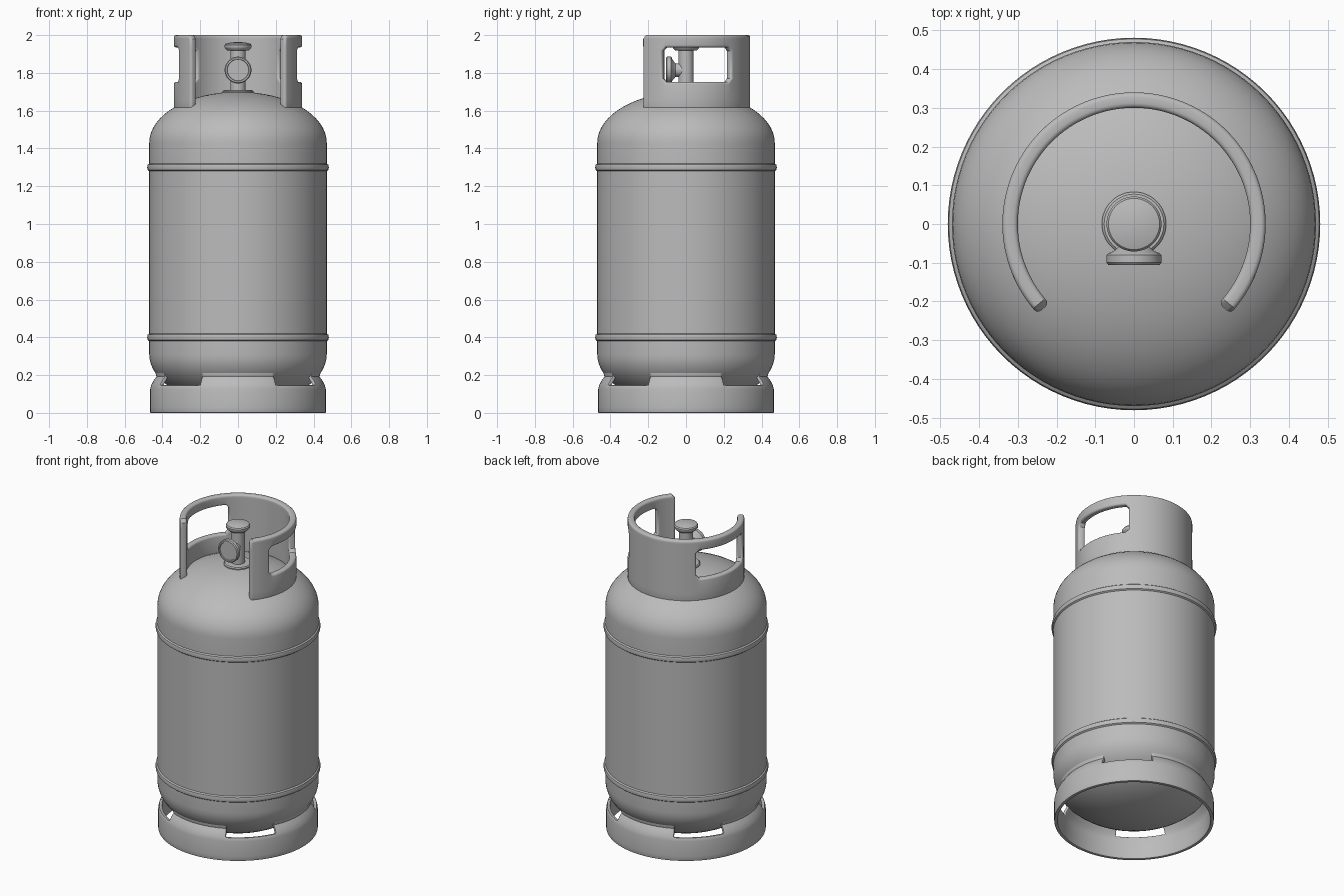
import bpy, bmesh, math
from mathutils import Matrix

if "Cube" in bpy.data.objects:
    bpy.data.objects.remove(bpy.data.objects["Cube"])

grey = bpy.data.materials.new("plain grey")
grey.diffuse_color = (0.5, 0.5, 0.5, 1)
grey.use_nodes = True
grey.node_tree.nodes["Principled BSDF"].inputs["Base Color"].default_value = grey.diffuse_color


def finish(name, bm, thickness=0, bevel=0, segments=3):
    """Turn a bmesh into a smooth-shaded object, with optional wall and rounded edges."""
    bmesh.ops.remove_doubles(bm, verts=bm.verts, dist=1e-5)
    bmesh.ops.delete(bm, geom=[v for v in bm.verts if not v.link_faces], context='VERTS')
    bmesh.ops.recalc_face_normals(bm, faces=bm.faces)
    me = bpy.data.meshes.new(name)
    bm.to_mesh(me)
    bm.free()
    me.materials.append(grey)
    ob = bpy.data.objects.new(name, me)
    bpy.context.collection.objects.link(ob)
    if thickness:
        m = ob.modifiers.new("wall", 'SOLIDIFY')
        m.thickness, m.offset = thickness, 0
    if bevel:
        m = ob.modifiers.new("round", 'BEVEL')
        m.width, m.segments = bevel, segments
        m.limit_method, m.angle_limit = 'ANGLE', math.radians(55)
    bpy.ops.object.select_all(action='DESELECT')
    ob.select_set(True)
    bpy.context.view_layer.objects.active = ob
    if thickness or bevel:
        bpy.ops.object.convert(target='MESH')
    bpy.ops.object.shade_smooth_by_angle(angle=math.radians(35))
    return ob


def lathe(name, profile, segs=64, matrix=None):
    """Spin a (radius, z) profile around z."""
    bm = bmesh.new()
    vs = [bm.verts.new((r, 0, z)) for r, z in profile]
    es = [bm.edges.new(p) for p in zip(vs, vs[1:])]
    bmesh.ops.spin(bm, geom=vs + es, cent=(0, 0, 0), axis=(0, 0, 1),
                   angle=math.tau, steps=segs, use_merge=True)
    if matrix:
        bm.transform(matrix)
    return finish(name, bm)


def ring_sheet(angles, profile, skip, closed=False, chamfer=()):
    """Curved grid of faces; cells in skip are open, chamfer cells keep three corners."""
    bm = bmesh.new()
    grid = [[bm.verts.new((r * math.cos(math.radians(a)), r * math.sin(math.radians(a)), z))
             for r, z in profile] for a in angles]
    n = len(angles)
    for i in range(n if closed else n - 1):
        j = (i + 1) % n
        for k in range(len(profile) - 1):
            quad = [grid[i][k], grid[j][k], grid[j][k + 1], grid[i][k + 1]]
            if (i, k) in chamfer:
                quad.pop(chamfer[(i, k)])
            elif skip(i, k):
                continue
            bm.faces.new(quad)
    return bm


# tank: elliptical ends, straight wall, two raised seams
R, H = 0.47, 0.27
arc = [math.radians(90 * i / 16) for i in range(17)]
profile = [(R * math.sin(t), 0.31 - H * math.cos(t)) for t in arc]
for z in (0.40, 1.30):
    profile += [(R, z - 0.02), (R + 0.008, z - 0.014), (R + 0.011, z),
                (R + 0.008, z + 0.014), (R, z + 0.02)]
profile += [(R * math.cos(t), 1.43 + H * math.sin(t)) for t in arc]
lathe("tank", profile, 96)

# foot ring with four slots on the diagonals
steps = [2 * i for i in range(180)]
foot = [(0.455, 0), (0.455, 0.03), (0.455, 0.125), (0.450, 0.145),
        (0.437, 0.168), (0.422, 0.19), (0.43, 0.225)]
in_slot = lambda i, k: k >= 3 and 26 <= (2 * i) % 90 < 64
finish("foot_ring", ring_sheet(steps, foot, in_slot, closed=True), 0.02, 0.004, 2)

# collar: open at the front, hand window on either side
angles = [-43 + 266 * i / 88 for i in range(89)]
heights = [1.60, 1.66, 1.752, 1.77, 1.85, 1.917, 1.935, 1.98, 2.0]
a0, a1 = 7, 29                      # window columns, right side
wins = [(a0, a1), (88 - a1, 88 - a0)]
in_win = lambda i, k: 2 <= k < 6 and any(s <= i < e for s, e in wins)
corners = {(0, 7): 3, (87, 7): 2}
for s, e in wins:
    # drop the corner that points into the opening
    corners.update({(s, 2): 2, (e - 1, 2): 3, (s, 5): 1, (e - 1, 5): 0})
finish("collar", ring_sheet(angles, [(0.32, z) for z in heights], in_win, chamfer=corners),
       0.04, 0.013)

# valve: base flange, stem and hand knob
lathe("valve_base", [(0, 1.68), (0.083, 1.68), (0.083, 1.702), (0.077, 1.708), (0, 1.712)])
lathe("valve_stem", [(0, 1.69), (0.04, 1.69), (0.04, 1.93), (0, 1.93)], 40)
lathe("valve_knob", [(0, 1.918), (0.055, 1.918), (0.066, 1.928), (0.071, 1.936),
                     (0.071, 1.947), (0.066, 1.954), (0.04, 1.961), (0, 1.964)])

# outlet facing the front
lathe("valve_outlet", [(0, 0), (0.034, 0), (0.036, 0.055), (0.052, 0.07), (0.065, 0.075),
                       (0.071, 0.08), (0.071, 0.1), (0.066, 0.106), (0.058, 0.106),
                       (0.056, 0.101), (0, 0.101)], 48,
      Matrix.Translation((0, 0, 1.815)) @ Matrix.Rotation(math.radians(90), 4, 'X'))
